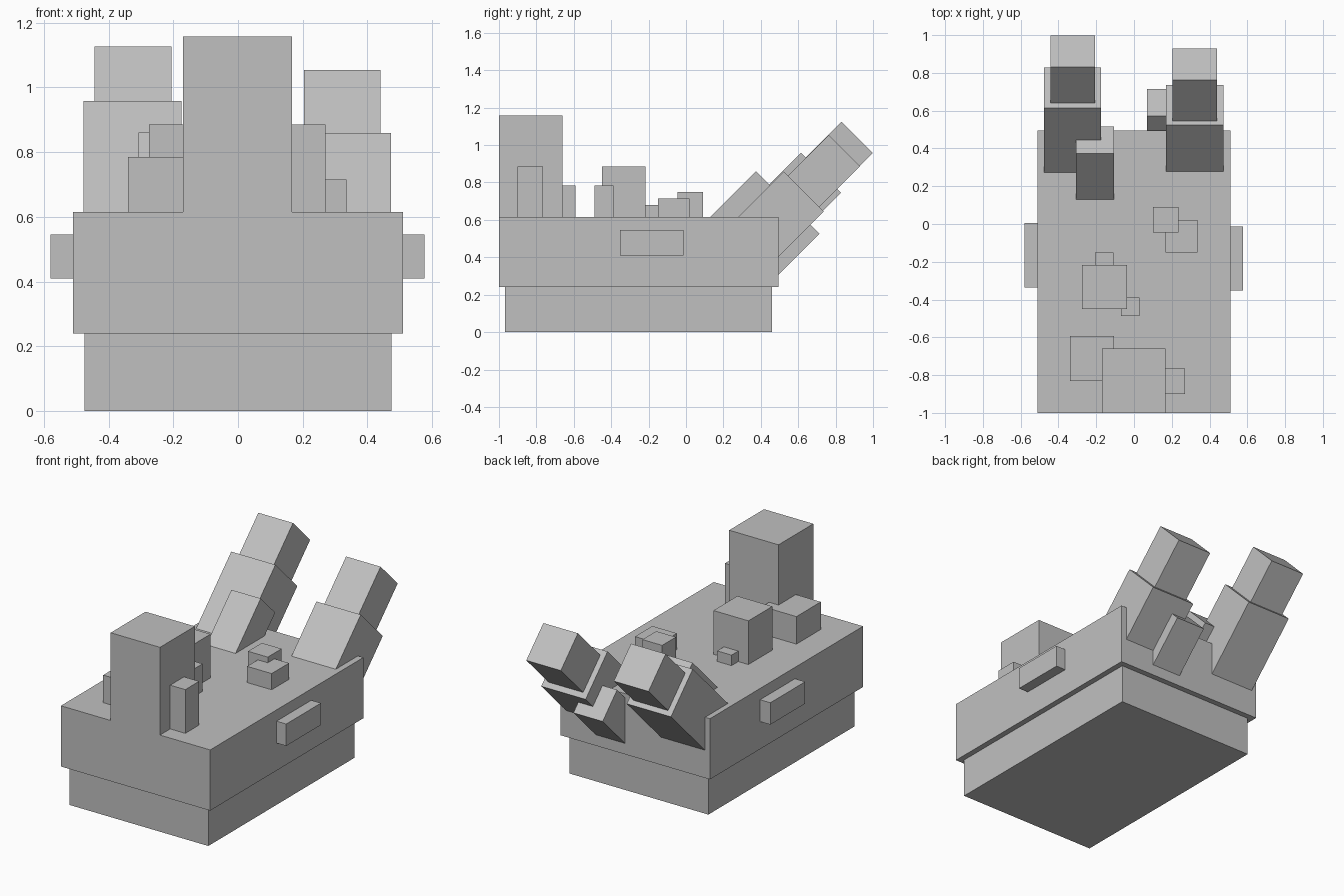
import bpy
from math import pi, sqrt
from mathutils import Matrix, Vector

cube = bpy.data.objects.get("Cube")
if cube:
    bpy.data.objects.remove(cube, do_unlink=True)

GREY = (0.53, 0.53, 0.53, 1)
mat = bpy.data.materials.new("plain grey")
mat.use_nodes = True
mat.diffuse_color = GREY
mat.node_tree.nodes["Principled BSDF"].inputs["Base Color"].default_value = GREY


def block(name, centre, size, tilt=0.0):
    """Flat-shaded box, optionally tilted about x."""
    bpy.ops.mesh.primitive_cube_add(size=1)
    ob = bpy.context.object
    ob.name = ob.data.name = name
    ob.data.transform(Matrix.Diagonal((*size, 1)))
    ob.location = centre
    ob.rotation_euler.x = tilt
    ob.data.materials.append(mat)
    return ob


def box(name, x, y, z):
    """Upright box from its extents."""
    lo, hi = Vector((x[0], y[0], z[0])), Vector((x[1], y[1], z[1]))
    block(name, (lo + hi) / 2, hi - lo)


def leaning(name, x, end_y, end_z, length):
    """Square bar leaning back at 45 degrees, given the centre of its free end."""
    width = x[1] - x[0]
    back = length / 2 / sqrt(2)
    block(name, ((x[0] + x[1]) / 2, end_y - back, end_z - back),
          (width, width, length), -pi / 4)


# Stepped hull
DECK = 0.615
box("base", (-0.475, 0.475), (-0.968, 0.46), (0, 0.24))
box("body", (-0.51, 0.51), (-1, 0.495), (0.24, DECK))

# Side pods
box("left_pod", (0.5, 0.576), (-0.352, -0.013), (0.41, 0.545))
box("right_pod", (-0.58, -0.5), (-0.335, 0.005), (0.41, 0.545))

# Blocks standing on the deck: name, x range, y range, top
for name, x, y, top in (
    ("tower", (-0.17, 0.167), (-1, -0.66), 1.157),
    ("tower_right_block", (-0.34, -0.105), (-0.83, -0.592), 0.785),
    ("tower_left_block", (0.135, 0.27), (-0.9, -0.765), 0.885),
    ("middle_block", (-0.275, -0.036), (-0.45, -0.216), 0.885),
    ("middle_rear_block", (-0.206, -0.108), (-0.245, -0.15), 0.68),
    ("middle_front_block", (-0.07, 0.03), (-0.488, -0.388), 0.785),
    ("left_rear_block", (0.1, 0.235), (-0.045, 0.09), 0.75),
    ("left_front_block", (0.167, 0.335), (-0.15, 0.02), 0.715),
):
    box(name, x, y, (DECK - 0.05, top))

# Leaning stacks and their side stubs
leaning("right_stack_lower", (-0.477, -0.175), 0.722, 0.852, 0.6)
leaning("right_stack_upper", (-0.443, -0.206), 0.915, 1.042, 0.4)
leaning("right_stack_stub", (-0.307, -0.107), 0.445, 0.79, 0.45)
leaning("left_stack_lower", (0.17, 0.473), 0.63, 0.752, 0.45)
leaning("left_stack_upper", (0.204, 0.44), 0.847, 0.971, 0.4)
leaning("left_stack_stub", (0.07, 0.27), 0.643, 0.597, 0.38)
